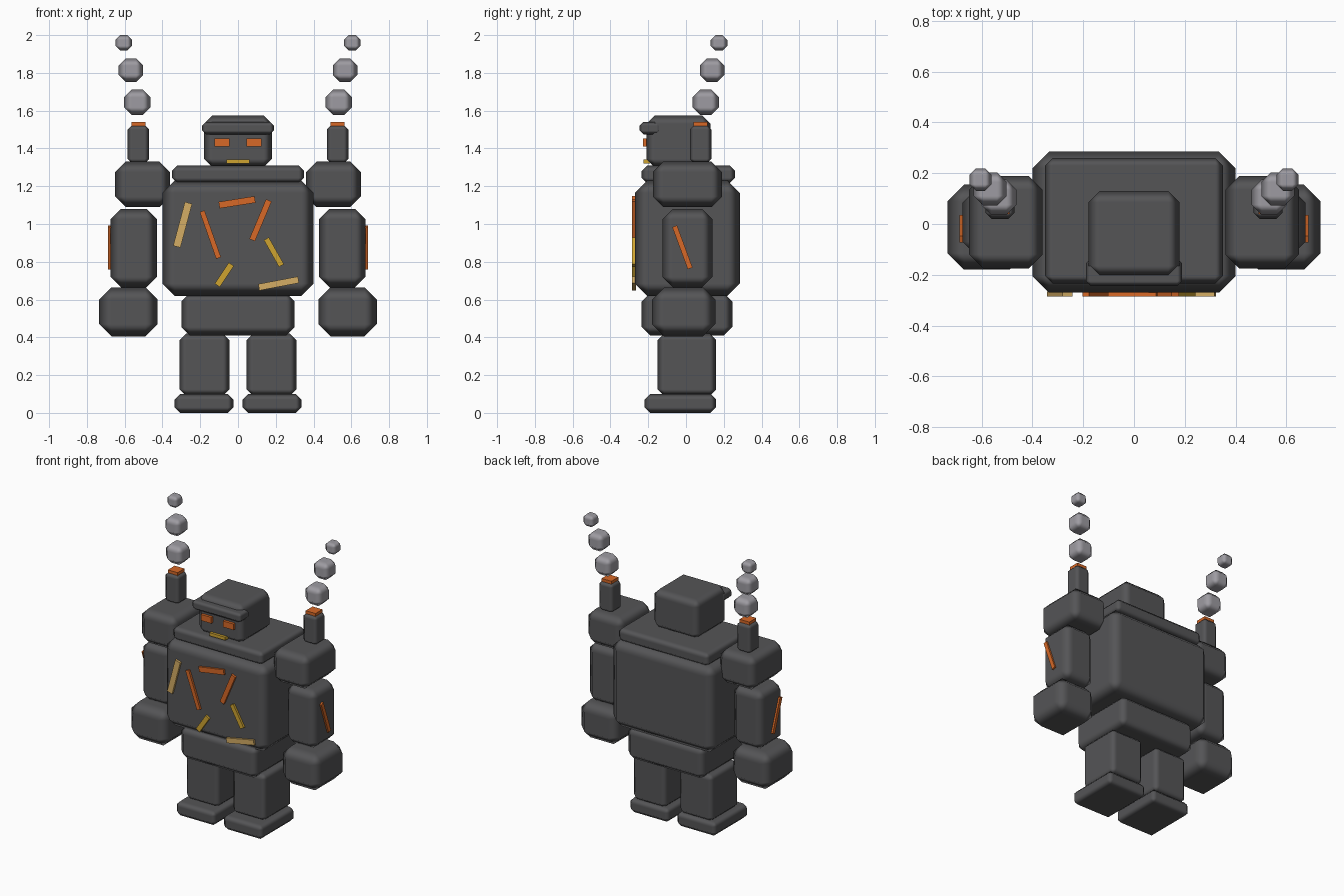
import bpy
import bmesh
from mathutils import Matrix, Vector

start_cube = bpy.data.objects.get("Cube")
if start_cube:
    bpy.data.objects.remove(start_cube, do_unlink=True)


def make_material(name, r, g, b):
    mat = bpy.data.materials.new(name)
    mat.use_nodes = True
    mat.diffuse_color = (r, g, b, 1)
    mat.node_tree.nodes["Principled BSDF"].inputs["Base Color"].default_value = (r, g, b, 1)
    return mat


iron = make_material("dark iron", 0.09, 0.09, 0.094)
smoke = make_material("smoke grey", 0.34, 0.33, 0.36)
ember = make_material("ember orange", 0.68, 0.14, 0.02)
gold = make_material("gold yellow", 0.62, 0.37, 0.03)
tan = make_material("pale tan", 0.66, 0.42, 0.13)


def add_cube(name, matrix, mat, bevel=0):
    """Cube shaped by a matrix, with an optional softly shaded chamfer."""
    mesh = bpy.data.meshes.new(name)
    bm = bmesh.new()
    bmesh.ops.create_cube(bm, size=1, matrix=matrix)
    bm.to_mesh(mesh)
    bm.free()
    mesh.materials.append(mat)
    obj = bpy.data.objects.new(name, mesh)
    bpy.context.collection.objects.link(obj)
    if bevel:
        mesh.shade_smooth()
        mod = obj.modifiers.new("chamfer", "BEVEL")
        mod.width = bevel
        mod.segments = 1
        mod.harden_normals = True
    return obj


def block(name, x, y, z, mat=iron, bevel=0):
    """Box from its low and high limits on each axis."""
    spans = (x, y, z)
    centre = Vector([(a + b) / 2 for a, b in spans])
    size = Vector([abs(b - a) for a, b in spans])
    return add_cube(name, Matrix.Translation(centre) @ Matrix.Diagonal(size).to_4x4(), mat, bevel)


def pair(name, x, y, z, mat=iron, bevel=0):
    """The same box on both sides of the body."""
    for side, s in (("left", 1), ("right", -1)):
        block(f"{side}_{name}", (s * x[0], s * x[1]), y, z, mat, bevel)


def bar(name, start, end, width, normal, mat, depth=0.02):
    """Flat strip between two points, lying on a face with the given normal."""
    start, end, normal = Vector(start), Vector(end), Vector(normal)
    along = end - start
    across = normal.cross(along).normalized()
    m = Matrix((along, across * width, normal * depth)).transposed().to_4x4()
    m.translation = (start + end) / 2
    add_cube(name, m, mat)


# Body and head
block("torso", (-0.4, 0.4), (-0.27, 0.285), (0.62, 1.23), bevel=0.065)
block("pelvis", (-0.3, 0.3), (-0.235, 0.245), (0.41, 0.635), bevel=0.045)
block("collar", (-0.35, 0.35), (-0.235, 0.26), (1.215, 1.31), bevel=0.03)
block("head", (-0.18, 0.18), (-0.21, 0.13), (1.3, 1.575), bevel=0.045)
block("brow", (-0.19, 0.19), (-0.245, -0.135), (1.475, 1.54), bevel=0.02)
block("mouth", (-0.06, 0.06), (-0.225, -0.19), (1.32, 1.342), gold)
pair("eye", (0.045, 0.125), (-0.228, -0.2), (1.41, 1.452), ember)

# Legs and arms
pair("foot", (0.025, 0.335), (-0.22, 0.16), (0, 0.1), bevel=0.03)
pair("leg", (0.045, 0.31), (-0.15, 0.16), (0.09, 0.42), bevel=0.035)
pair("shoulder", (0.36, 0.65), (-0.175, 0.19), (1.09, 1.33), bevel=0.055)
pair("arm", (0.43, 0.675), (-0.125, 0.14), (0.665, 1.08), bevel=0.055)
pair("hand", (0.425, 0.735), (-0.18, 0.155), (0.405, 0.665), bevel=0.065)

# Chimneys on the shoulders with glowing tops
pair("chimney", (0.47, 0.585), (0.02, 0.135), (1.32, 1.525), bevel=0.025)
pair("chimney_glow", (0.49, 0.565), (0.04, 0.115), (1.51, 1.54), ember)

# Smoke puffs drifting up, outward and back
puffs = [(0.533, 0.105, 1.645, 0.07), (0.567, 0.138, 1.815, 0.065), (0.605, 0.175, 1.96, 0.044)]
for i, (x, y, z, r) in enumerate(puffs):
    pair(f"smoke_puff_{i + 1}", (x - r, x + r), (y - r, y + r), (z - r + 0.002, z + r - 0.004),
         smoke, bevel=r * 0.58)

# Raised strips on the chest: start x, z, end x, z, width
chest_strips = [
    (-0.262, 1.112, -0.324, 0.88, 0.04, tan),
    (-0.19, 1.068, -0.103, 0.82, 0.027, ember),
    (-0.1, 1.1, 0.09, 1.13, 0.035, ember),
    (0.163, 1.125, 0.075, 0.915, 0.032, ember),
    (0.15, 0.922, 0.23, 0.78, 0.03, gold),
    (-0.035, 0.787, -0.11, 0.675, 0.032, gold),
    (0.11, 0.665, 0.32, 0.705, 0.035, tan),
]
for i, (x0, z0, x1, z1, width, mat) in enumerate(chest_strips):
    bar(f"chest_strip_{i + 1}", (x0, -0.275, z0), (x1, -0.275, z1), width, (0, -1, 0), mat)

# Slanted strip on the outside of each arm
for side, s in (("left", 1), ("right", -1)):
    bar(f"{side}_arm_strip", (s * 0.677, -0.06, 0.988), (s * 0.677, 0.022, 0.765), 0.027,
        (s, 0, 0), ember)
